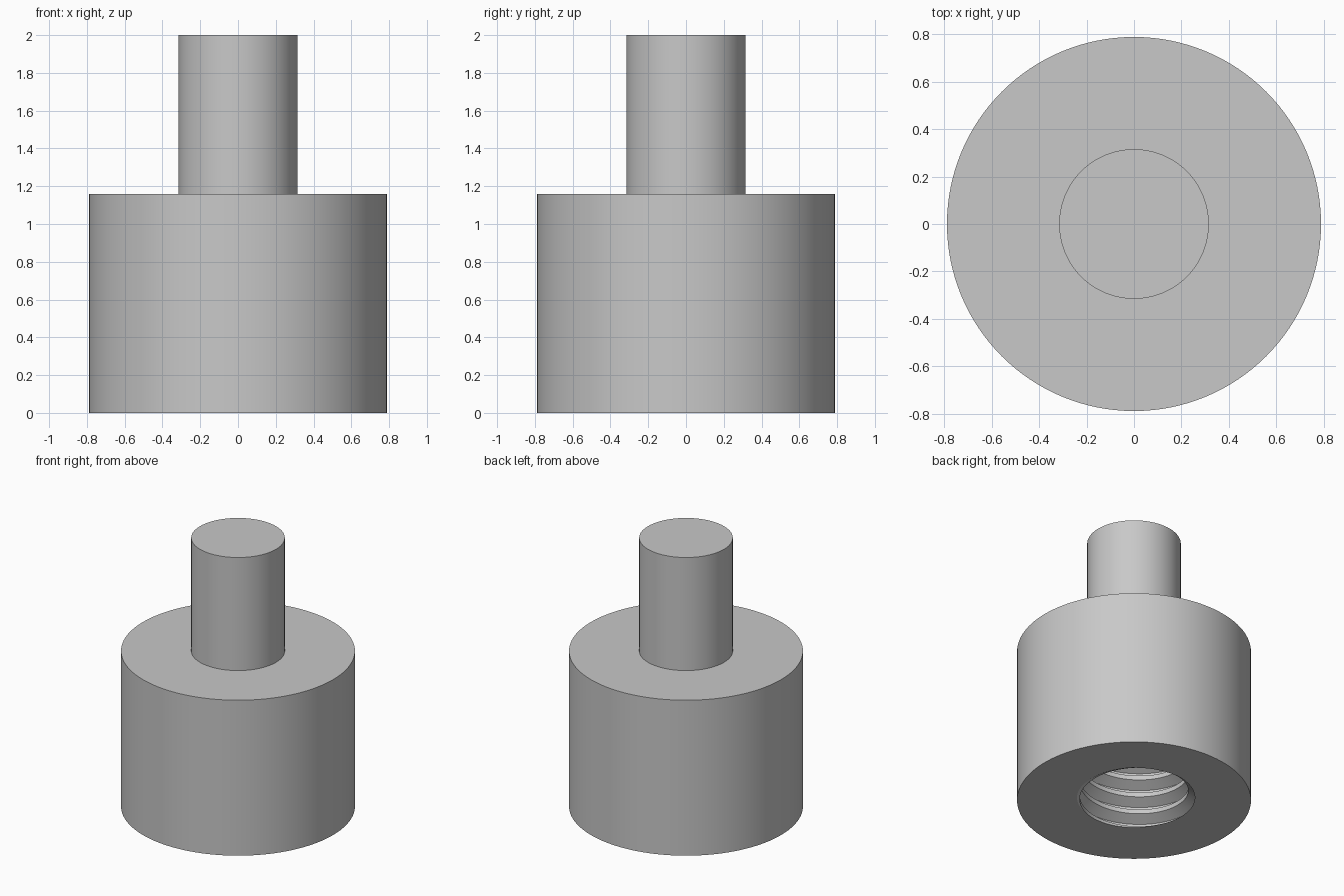
import bpy
import bmesh
from math import cos, sin, tau, radians
from mathutils import Vector

cube = bpy.data.objects.get("Cube")
if cube:
    bpy.data.objects.remove(cube, do_unlink=True)

UNIT = 2 / 19            # the part is 19 modules tall
BODY_R, BODY_H = 7.5 * UNIT, 11 * UNIT
STUD_R, TOP = 3 * UNIT, 2.0
PITCH = 1.25 * UNIT
ROOT_R = 4.18 * UNIT     # outside of the thread groove
CREST_R = 3.48 * UNIT    # clear bore
DEPTH = 8 * UNIT
SEGMENTS = 128
GROOVE_START = radians(70)

metal = bpy.data.materials.new("grey_metal")
metal.use_nodes = True
grey = (0.58, 0.58, 0.58, 1)
metal.diffuse_color = grey
metal.node_tree.nodes["Principled BSDF"].inputs["Base Color"].default_value = grey

bm = bmesh.new()


def skin(columns):
    """Join neighbouring columns of vertices with quads."""
    for a, b in zip(columns, columns[1:]):
        for i in range(len(a) - 1):
            bm.faces.new((a[i], b[i], b[i + 1], a[i + 1]))


def boundary(z):
    """Open edges lying at one height."""
    return [e for e in bm.edges if e.is_boundary
            and all(abs(v.co.z - z) < 1e-4 for v in e.verts)]


# Threaded bore: a trapezoid groove wound upward around the axis
groove = [(-1 / 16, ROOT_R), (1 / 16, ROOT_R), (3 / 8, CREST_R), (5 / 8, CREST_R)]
turns = range(-2, int(DEPTH / PITCH) + 3)
columns = []
for s in range(SEGMENTS + 1):
    a = tau * s / SEGMENTS
    rise = (a - GROOVE_START) / tau
    columns.append([bm.verts.new((r * cos(a), r * sin(a), PITCH * (k + f + rise)))
                    for k in turns for f, r in groove])
skin(columns)
bmesh.ops.remove_doubles(bm, verts=bm.verts[:], dist=1e-5)

# Trim the thread flush with the mouth and the blind end
for z, side in ((0, -1), (DEPTH, 1)):
    bmesh.ops.bisect_plane(bm, geom=bm.verts[:] + bm.edges[:] + bm.faces[:],
                           dist=1e-6, plane_co=Vector((0, 0, z)),
                           plane_no=Vector((0, 0, side)), clear_outer=True)
bmesh.ops.triangle_fill(bm, edges=boundary(DEPTH), use_beauty=True)

# Body wall, shoulder and stud
profile = [(BODY_R, 0), (BODY_R, BODY_H), (STUD_R, BODY_H), (STUD_R, TOP)]
columns = []
for s in range(SEGMENTS):
    a = tau * s / SEGMENTS
    columns.append([bm.verts.new((r * cos(a), r * sin(a), z)) for r, z in profile])
skin(columns + columns[:1])
bm.faces.new([c[-1] for c in columns])

# Underside ring between the rim and the bore mouth
bmesh.ops.triangle_fill(bm, edges=boundary(0), use_beauty=True)
bmesh.ops.recalc_face_normals(bm, faces=bm.faces[:])

mesh = bpy.data.meshes.new("threaded_adapter")
bm.to_mesh(mesh)
bm.free()
mesh.materials.append(metal)
adapter = bpy.data.objects.new("threaded_adapter", mesh)
bpy.context.collection.objects.link(adapter)

# Smooth round walls with crisp rims and thread edges
bpy.ops.object.select_all(action="DESELECT")
adapter.select_set(True)
bpy.context.view_layer.objects.active = adapter
bpy.ops.object.shade_smooth_by_angle(angle=radians(25))
